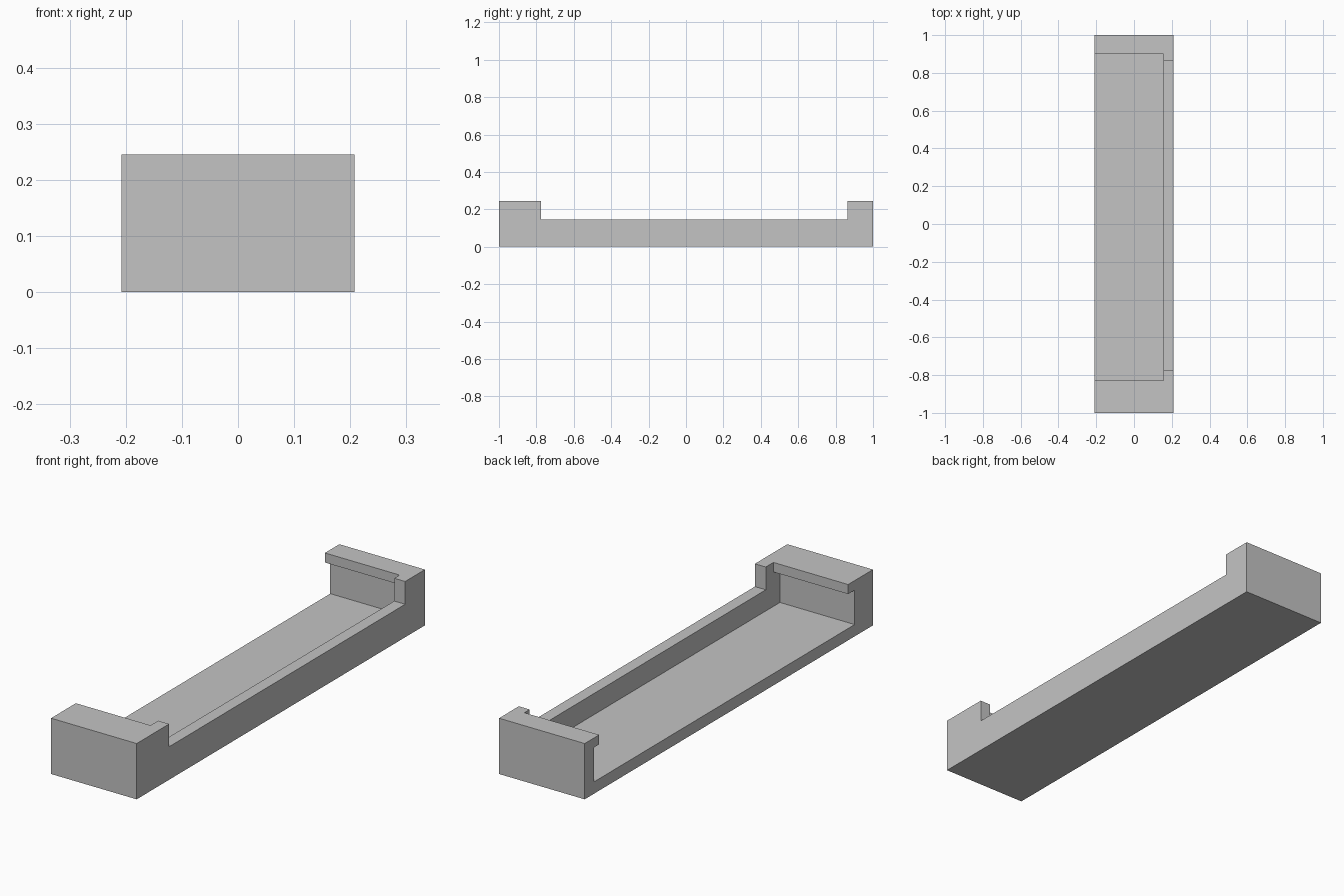
import bpy, bmesh

cube = bpy.data.objects.get("Cube")
if cube:
    bpy.data.objects.remove(cube, do_unlink=True)

HALF_W, HALF_L, HEIGHT = 0.208, 1.0, 0.245
WALL_X = 0.155        # inner face of the side wall
WALL_TOP = 0.145      # height of the side wall
FLOOR, LIP = 0.052, 0.203

grey = bpy.data.materials.new("light_grey")
grey.use_nodes = True
grey.diffuse_color = (0.55, 0.55, 0.55, 1)
grey.node_tree.nodes["Principled BSDF"].inputs["Base Color"].default_value = (0.55, 0.55, 0.55, 1)


def extrude_x(name, profile, x0, x1):
    """Solid made by sweeping a (y, z) profile from x0 to x1."""
    bm = bmesh.new()
    face = bm.faces.new([bm.verts.new((x0, y, z)) for y, z in profile])
    ext = bmesh.ops.extrude_face_region(bm, geom=[face])
    moved = [g for g in ext["geom"] if isinstance(g, bmesh.types.BMVert)]
    bmesh.ops.translate(bm, verts=moved, vec=(x1 - x0, 0, 0))
    bmesh.ops.recalc_face_normals(bm, faces=bm.faces[:])
    mesh = bpy.data.meshes.new(name)
    bm.to_mesh(mesh)
    bm.free()
    mesh.materials.append(grey)
    obj = bpy.data.objects.new(name, mesh)
    bpy.context.collection.objects.link(obj)
    return obj


def rect(y0, y1, z0, z1):
    return [(y0, z0), (y1, z0), (y1, z1), (y0, z1)]


# Outer block
tray = extrude_x("tray", rect(-HALF_L, HALF_L, 0, HEIGHT), -HALF_W, HALF_W)

# Pocket open to one side, with an overhanging lip at each end
back, front, back_lip, front_lip = 0.937, -0.873, 0.9, -0.828
pocket = extrude_x("pocket_cutter", [
    (front, FLOOR), (back, FLOOR), (back, LIP), (back_lip, LIP),
    (back_lip, 0.4), (front_lip, 0.4), (front_lip, LIP), (front, LIP)],
    -0.4, WALL_X)

# Lowered side wall between the two corner posts
gap = extrude_x("wall_cutter", rect(-0.775, 0.863, WALL_TOP, 0.5), 0.1, 0.4)

for cutter in (pocket, gap):
    cutter.hide_render = True
    mod = tray.modifiers.new(cutter.name, "BOOLEAN")
    mod.operation = "DIFFERENCE"
    mod.solver = "EXACT"
    mod.object = cutter

# Bake the cuts and drop the cutters
bpy.context.view_layer.update()
graph = bpy.context.evaluated_depsgraph_get()
baked = bpy.data.meshes.new_from_object(tray.evaluated_get(graph))
tray.modifiers.clear()
tray.data = baked
for cutter in (pocket, gap):
    bpy.data.objects.remove(cutter, do_unlink=True)
